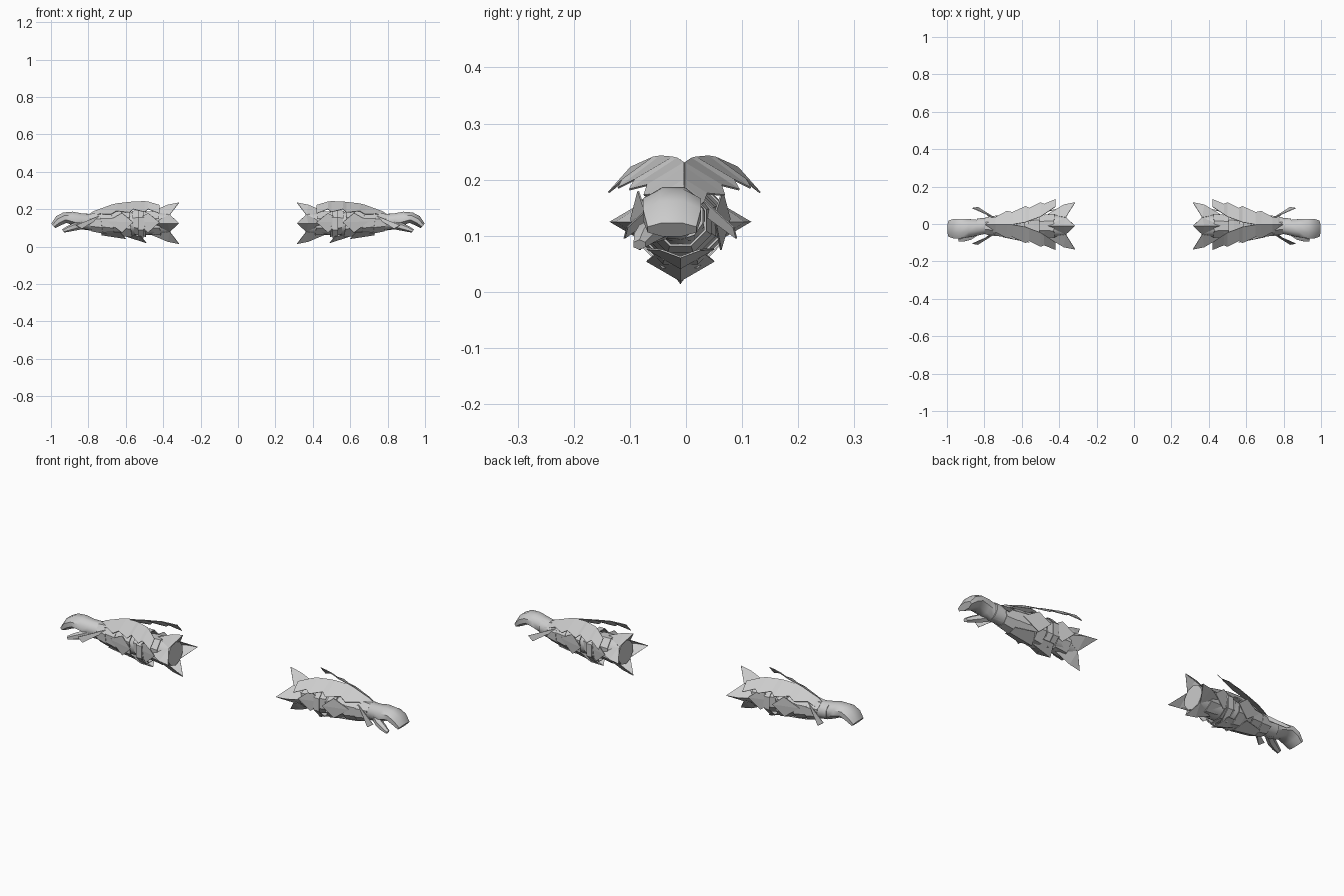
import bpy, bmesh, math
from mathutils import Vector

cube = bpy.data.objects.get("Cube")
if cube:
    bpy.data.objects.remove(cube, do_unlink=True)

grey = bpy.data.materials.new("plain grey")
grey.use_nodes = True
colour = (0.6, 0.6, 0.6, 1)
grey.diffuse_color = colour
grey.node_tree.nodes["Principled BSDF"].inputs["Base Color"].default_value = colour

CY, CZ = -0.01, 0.125   # axis of the forearm


def finish(name, bm, smooth=False, thick=0):
    """Turn a bmesh into a part that is mirrored to the other arm."""
    bmesh.ops.recalc_face_normals(bm, faces=bm.faces)
    mesh = bpy.data.meshes.new(name)
    bm.to_mesh(mesh)
    bm.free()
    ob = bpy.data.objects.new(name, mesh)
    bpy.context.collection.objects.link(ob)
    mesh.materials.append(grey)
    if smooth:
        bpy.ops.object.select_all(action='DESELECT')
        ob.select_set(True)
        bpy.context.view_layer.objects.active = ob
        bpy.ops.object.shade_smooth_by_angle(angle=math.radians(50))
    if thick:
        mod = ob.modifiers.new("thickness", 'SOLIDIFY')
        mod.thickness = thick
        mod.offset = 0
    mod = ob.modifiers.new("other arm", 'MIRROR')
    mod.use_mirror_merge = False
    return ob


def loft(name, stations, sides, caps=True, turn=0.5, smooth=True, thick=0):
    """Rings of (x, y, z, half width, half height, lean) joined along x."""
    bm = bmesh.new()
    rings = []
    for x, y, z, ry, rz, lean in stations:
        ring = []
        for i in range(sides):
            a = math.tau * (i + turn) / sides
            up = math.sin(a)
            ring.append(bm.verts.new((x + lean * up, y + ry * math.cos(a), z + rz * up)))
        rings.append(ring)
    for a, b in zip(rings, rings[1:]):
        for i in range(sides):
            j = (i + 1) % sides
            bm.faces.new((a[i], a[j], b[j], b[i]))
    if caps:
        bm.faces.new(rings[0])
        bm.faces.new(rings[-1])
    return finish(name, bm, smooth, thick)


def plate(name, points, faces):
    bm = bmesh.new()
    verts = [bm.verts.new(p) for p in points]
    for f in faces:
        bm.faces.new([verts[i] for i in f])
    return finish(name, bm, thick=0.003)


# Forearm core
loft("forearm", [(x, CY, z, r, r, 0) for x, z, r in (
    (0.36, CZ, 0.062), (0.45, CZ, 0.062), (0.55, CZ, 0.062),
    (0.66, CZ, 0.056), (0.78, 0.13, 0.045), (0.84, 0.135, 0.042))], 10)

# Overlapping armour bands, each flaring toward the elbow
bands = ((0.42, 0.50, 0.068, 0.06), (0.50, 0.56, 0.078, 0.066),
         (0.575, 0.62, 0.08, 0.076), (0.62, 0.67, 0.07, 0.062),
         (0.67, 0.73, 0.066, 0.056), (0.73, 0.79, 0.058, 0.048))
for n, (x0, x1, r0, r1) in enumerate(bands):
    loft(f"armour_band_{n + 1}", [(x0, CY, CZ, r0, r0, 0.008), (x1, CY, CZ + 0.003, r1, r1, 0.008)],
         8, caps=False, smooth=False, thick=0.004)

# Upright strap around the forearm
loft("strap", [(0.505, CY, 0.122, 0.082, 0.084, 0), (0.535, CY, 0.122, 0.082, 0.084, 0)],
     8, caps=False, smooth=False, thick=0.004)

# Four folded spikes round the elbow opening
for n, name in enumerate(("back", "top", "front", "bottom")):
    a = n * math.pi / 2
    out = Vector((0, math.cos(a), math.sin(a)))
    side = Vector((0, -math.sin(a), math.cos(a)))
    axis = Vector((0, CY, CZ))

    def at(x, r, s=0):
        return axis + Vector((x, 0, 0)) + out * r + side * s
    reach = 0.11 if n % 2 else 0.125
    plate(f"{name}_elbow_spike",
          [at(0.315, reach), at(0.365, 0.045, -0.046), at(0.365, 0.045, 0.046),
           at(0.375, reach - 0.012), at(0.46, 0.062)],
          [(0, 1, 3), (0, 3, 2), (1, 4, 3), (2, 3, 4)])

for s, word in ((1, "back"), (-1, "front")):
    # Feathered wing sweeping from wrist to elbow: (x, inner y, z, outer y, z)
    wing = ((0.83, 0, 0.15, 0.012, 0.142), (0.77, 0, 0.19, 0.035, 0.16),
            (0.74, 0, 0.20, 0.04, 0.175), (0.68, 0, 0.222, 0.072, 0.172),
            (0.65, 0, 0.23, 0.066, 0.19), (0.58, 0.012, 0.238, 0.098, 0.182),
            (0.56, 0.02, 0.24, 0.088, 0.2), (0.50, 0.042, 0.242, 0.118, 0.185),
            (0.48, 0.055, 0.24, 0.11, 0.2), (0.42, 0.095, 0.222, 0.135, 0.177))
    pts = []
    for x, yi, zi, yo, zo in wing:
        pts += [(x, s * yi - 0.003, zi), (x, s * yo - 0.003, zo)]
    quads = [(i, i + 1, i + 3, i + 2) for i in range(0, len(pts) - 2, 2)]
    plate(f"{word}_wing", pts, quads)

    # Slim fin standing off the wrist
    plate(f"{word}_wrist_fin",
          [(0.74, s * 0.04 + CY, 0.165), (0.77, s * 0.045 + CY, 0.135),
           (0.835, s * 0.1 + CY, 0.095), (0.865, s * 0.095 + CY, 0.115)],
          [(0, 1, 2, 3)])

    # Pointed scales on the flank, under the wing
    for k, x in enumerate((0.42, 0.56)):
        plate(f"{word}_flank_scale_{k + 1}",
              [(x, s * 0.088 + CY, 0.13), (x + 0.06, s * 0.075 + CY, 0.18),
               (x + 0.14, s * 0.06 + CY, 0.135), (x + 0.06, s * 0.072 + CY, 0.075)],
              [(0, 1, 2), (0, 2, 3)])

# Keeled scales along the underside
for k, (x, drop) in enumerate(((0.49, 0.02), (0.60, 0.042))):
    plate(f"belly_scale_{k + 1}",
          [(x, CY, drop), (x + 0.03, CY - 0.06, drop + 0.035), (x + 0.13, CY - 0.035, 0.075),
           (x + 0.13, CY, 0.062), (x + 0.13, CY + 0.035, 0.075), (x + 0.03, CY + 0.06, drop + 0.035)],
          [(0, 1, 2, 3), (0, 3, 4, 5)])

# Mitten hand curling down at the fingers
loft("hand", [(0.79, CY, 0.132, 0.045, 0.045, 0), (0.84, CY - 0.01, 0.137, 0.046, 0.045, 0),
              (0.88, -0.022, 0.148, 0.052, 0.042, 0.005), (0.925, -0.025, 0.155, 0.056, 0.03, 0.01),
              (0.96, -0.025, 0.138, 0.056, 0.026, 0.014), (0.988, -0.025, 0.111, 0.047, 0.013, 0.011)],
     8)

# Thumb, below and ahead of the palm
loft("thumb", [(0.83, -0.035, 0.12, 0.026, 0.026, 0), (0.87, -0.062, 0.108, 0.025, 0.022, 0),
               (0.905, -0.075, 0.096, 0.02, 0.016, 0.004), (0.935, -0.083, 0.084, 0.012, 0.009, 0.005)], 6)
